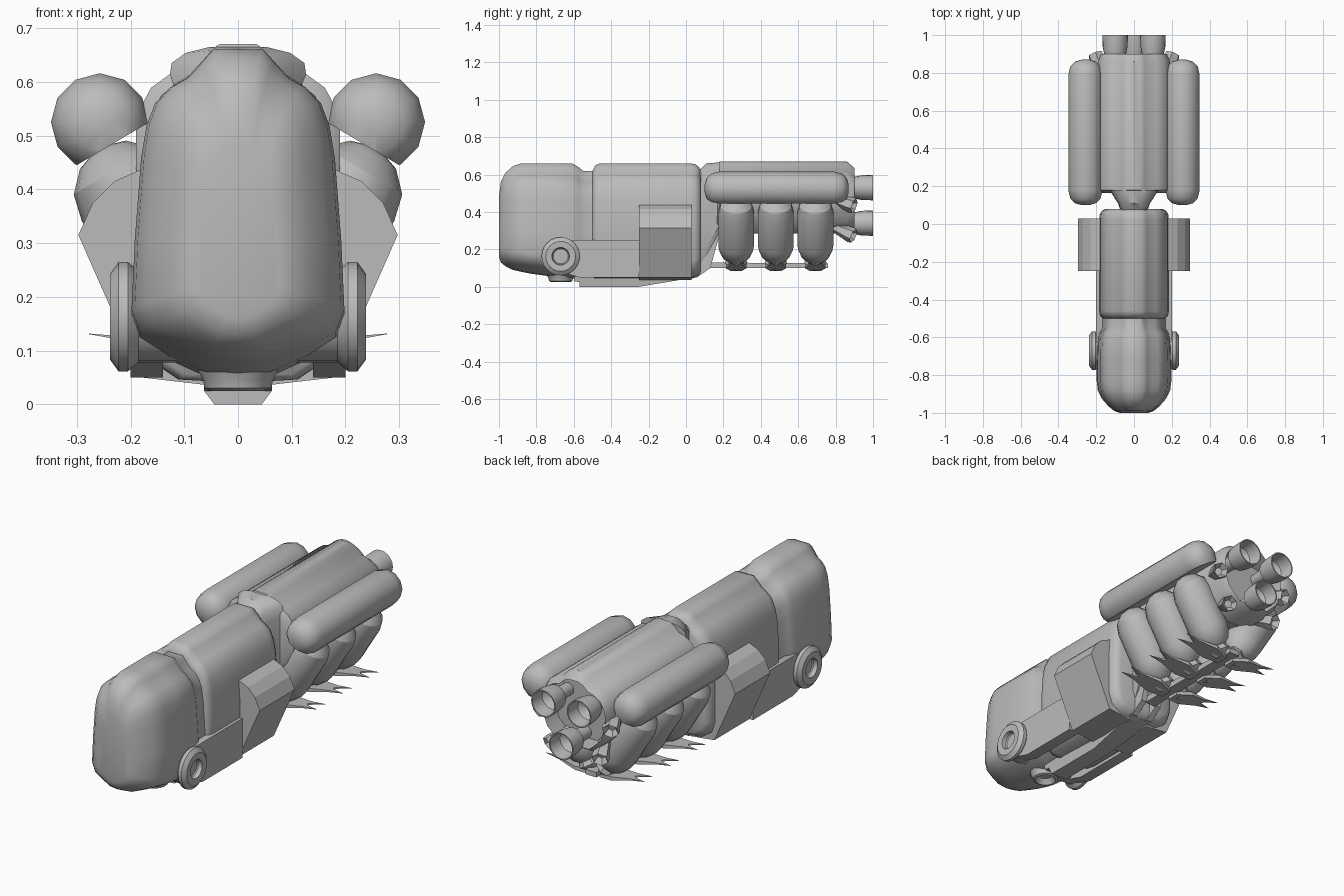
import bpy, bmesh, math
from mathutils import Vector

if "Cube" in bpy.data.objects:
    bpy.data.objects.remove(bpy.data.objects["Cube"])

grey = bpy.data.materials.new("hull grey")
grey.use_nodes = True
COLOUR = (0.5, 0.5, 0.5, 1)
grey.diffuse_color = COLOUR
grey.node_tree.nodes["Principled BSDF"].inputs["Base Color"].default_value = COLOUR


def finish(bm, name, mirror=False, angle=35):
    bmesh.ops.recalc_face_normals(bm, faces=bm.faces)
    mesh = bpy.data.meshes.new(name)
    bm.to_mesh(mesh)
    bm.free()
    mesh.materials.append(grey)
    ob = bpy.data.objects.new(name, mesh)
    bpy.context.collection.objects.link(ob)
    if mirror:
        ob.modifiers.new("mirror", "MIRROR")
    bpy.ops.object.select_all(action="DESELECT")
    ob.select_set(True)
    bpy.context.view_layer.objects.active = ob
    bpy.ops.object.shade_smooth_by_angle(angle=math.radians(angle))


def bridge(bm, rings):
    """Skin a row of vertex rings and cap both ends."""
    n = len(rings[0])
    for a, b in zip(rings, rings[1:]):
        for i in range(n):
            bm.faces.new((a[i], a[(i + 1) % n], b[(i + 1) % n], b[i]))
    return bm.faces.new(rings[0]), bm.faces.new(rings[-1])


def loft(half_profile, stations):
    """Hull skin: stations are (y, half width, low z, high z)."""
    outline = half_profile + [(-u, v) for u, v in half_profile[-2:0:-1]]
    bm = bmesh.new()
    rings = [[bm.verts.new((u * w, y, lo + v * (hi - lo))) for u, v in outline]
             for y, w, lo, hi in stations]
    return bm, bridge(bm, rings)


def lathe(name, profile, origin, axis, segs=16, mirror=False, angle=35, cut=None):
    """Turned part: profile is (radius, distance along axis)."""
    bm = bmesh.new()
    rot = Vector((0, 0, 1)).rotation_difference(Vector(axis))
    rings = [[bm.verts.new(Vector(origin) + rot @ Vector((
        r * math.cos(math.tau * i / segs), r * math.sin(math.tau * i / segs), h)))
        for i in range(segs)] for r, h in profile]
    bridge(bm, rings)
    if cut:
        bmesh.ops.bisect_plane(bm, geom=bm.verts[:] + bm.edges[:] + bm.faces[:],
                               plane_co=cut[0], plane_no=cut[1], clear_outer=True)
        bmesh.ops.holes_fill(bm, edges=[e for e in bm.edges if e.is_boundary])
    finish(bm, name, mirror, angle)


def prism(name, pts, place, near, far, mirror=False, angle=35):
    """Outline extruded from near to far; place maps (a, b, depth) to a point."""
    bm = bmesh.new()
    bridge(bm, [[bm.verts.new(place(a, b, d)) for a, b in pts] for d in (near, far)])
    finish(bm, name, mirror, angle)


def along_y(a, b, d):
    return a, d, b


def along_x(a, b, d):
    return d, a, b


# Cab with a rounded nose and a raised crest
cab_shape = [(0, 0), (.3, .01), (.65, .06), (.92, .11), (1, .18), (.97, .4), (.91, .66),
             (.86, .76), (.78, .83), (.64, .88), (.48, .91), (.36, .955), (.24, 1), (0, 1)]
bm, _ = loft(cab_shape, [
    (-1, .075, .16, .48), (-.99, .105, .13, .56), (-.965, .135, .11, .61),
    (-.925, .17, .09, .645), (-.88, .192, .08, .66), (-.83, .198, .07, .66),
    (-.72, .198, .055, .66), (-.61, .195, .045, .66), (-.575, .185, .045, .64),
    (-.55, .17, .045, .62), (-.46, .17, .045, .62)])
finish(bm, "cab", angle=50)

# Middle hull
mid_shape = [(0, 0), (.6, .01), (.9, .07), (1, .16), (1, .5), (.96, .68), (.9, .78),
             (.78, .86), (.62, .9), (.48, .925), (.36, .965), (.24, 1), (0, 1)]
bm, _ = loft(mid_shape, [
    (-.5, .165, .05, .62), (-.485, .18, .04, .65), (-.46, .185, .04, .66),
    (.02, .185, .04, .66), (.05, .182, .05, .655), (.07, .17, .06, .64),
    (.08, .15, .08, .62)])
finish(bm, "middle_hull", angle=50)

# Belly keel, narrower at the bottom, and a round thruster under the cab
prism("belly_keel", [(-.6, .03), (-.57, .025), (-.57, 0), (-.25, 0), (.05, .05),
                     (.05, .12), (-.6, .12)],
      lambda a, b, d: (d * min(1, .7 + b * 12), a, b), -.063, .063)
lathe("belly_thruster", [(.03, .05), (.05, .025), (.062, .03), (.065, .045), (.09, .09)],
      (0, -.67, 0), (0, 0, 1))

# Side rails, saddle boxes and wheels
prism("side_rail", [(-.67, .08), (-.57, .05), (-.25, .05), (-.25, .25), (-.6, .25),
                    (-.67, .23)], along_x, .14, .2, True)
prism("saddle_box", [(.05, .035), (.18, .05), (.297, .315), (.27, .375), (.23, .415),
                     (.18, .437), (.1, .44)], along_y, -.25, .03, True, 20)
lathe("wheel", [(.04, .21), (.045, .215), (.047, .236), (.08, .238), (.102, .222),
                (.102, .205), (.085, .185), (.085, .1)], (0, -.67, .163), (1, 0, 0), 24, True)

# Neck between middle and rear hulls
neck = [(0, 0), (.8, 0), (1, .1), (1, .8), (.95, .92), (.75, .97), (.4, 1), (0, 1)]
bm, _ = loft(neck, [(.03, .11, .05, .61), (.08, .075, .13, .63), (.11, .085, .17, .66),
                    (.18, .13, .29, .665)])
finish(bm, "neck")

# Rear hull with recessed engine bay
rear_shape = [(0, 0), (.5, 0), (.85, .18), (1, .4), (1, .6), (.95, .7), (.85, .79),
              (.64, .865), (.45, .89), (.3, .965), (.18, 1), (0, 1)]
bm, caps = loft(rear_shape, [(.165, .17, .3, .65), (.18, .19, .285, .67),
                             (.86, .19, .285, .67), (.9, .175, .31, .635)])
bmesh.ops.inset_individual(bm, faces=[caps[1]], thickness=.012)
bmesh.ops.translate(bm, verts=caps[1].verts, vec=(0, -.1, 0))
finish(bm, "rear_hull", angle=40)

# Main engine nozzles
bell = [(.03, -.1), (.035, 0), (.058, .02), (.066, .06), (.068, .12), (.062, .12),
        (.055, .05), (.015, .02)]
lathe("upper_nozzle", bell, (.1, .88, .53), (0, 1, 0), 20, True)
lathe("lower_nozzle", bell, (0, .88, .34), (0, 1, 0), 20)

# Small steering thrusters around the engine bay
for label, x, z, outward in (("lower", .11, .31, -.45), ("upper", .17, .46, -.3)):
    lathe(label + "_steering_thruster", [(.025, -.03), (.032, .02), (.042, .08),
          (.04, .1), (.02, .07)], (x, .81, z), (.4, 1, outward), 6, True, 20)

# Long upper tanks, sliced flat beneath on the inner side
tank = [(.02, 0), (.055, .01), (.08, .035), (.091, .08), (.091, .69), (.08, .735),
        (.055, .76), (.02, .77)]
lathe("upper_tank", tank, (.257, .1, .525), (0, 1, 0), 12, True, 40,
      cut=((.165, 0, .525), (-.08, 0, -.135)))

# Tilted lower tanks, each with a foot, a forked claw and a bracket to the hull
tilt = Vector((.11, 0, .18)).normalized()
barrel = [(.045, .02), (.075, .045), (.093, .09), (.098, .12), (.098, .31), (.085, .36),
          (.05, .395), (.01, .408)]
claw = [(.02, -.03), (.1, -.055), (.2, -.035), (.277, -.035), (.21, -.012), (.2, 0),
        (.21, .012), (.277, .035), (.2, .035), (.1, .055), (.02, .03)]
for i, place in enumerate(("front", "middle", "rear")):
    y = .268 + i * .212
    base = Vector((.207, y, .392)) - tilt * .31
    lathe(place + "_lower_tank", barrel, base, tilt, 14, True, 30)
    lathe(place + "_tank_foot", [(.03, -.03), (.06, 0), (.045, .04)],
          base, tilt, 8, True, 20)
    prism(place + "_claw", [(a, b + y) for a, b in claw],
          lambda a, b, d: (a, b, .095 + .13 * a + d * max(0, 1 - a / .29)),
          -.014, .014, True, 20)
    prism(place + "_tank_bracket", [(0, .28), (.1, .28), (.14, .32), (.14, .42), (0, .42)],
          along_y, y - .05, y + .05, True)

# Keel spine under the lower tanks and its struts
prism("keel_spine", [(.12, .1), (.76, .1), (.76, .125), (.12, .13)], along_x, -.03, .03)
prism("keel_strut", [(.02, .05), (.06, .05), (.13, .1), (.18, .28), (.12, .3)],
      along_x, .03, .06, True)
